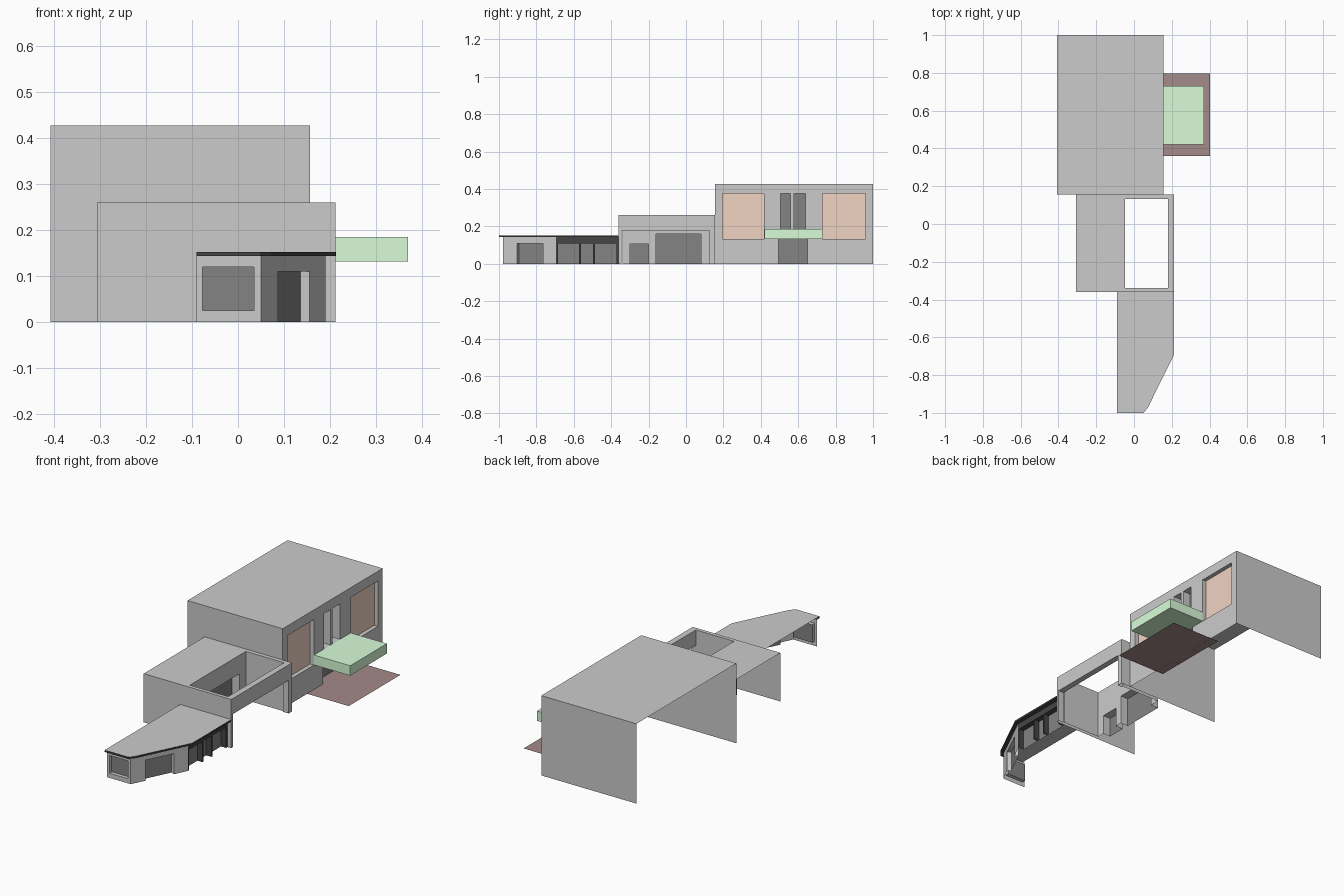
import bpy
from mathutils import Vector

if "Cube" in bpy.data.objects:
    bpy.data.objects.remove(bpy.data.objects["Cube"])

X, Y, Z = Vector((1, 0, 0)), Vector((0, 1, 0)), Vector((0, 0, 1))


def material(name, rgb):
    m = bpy.data.materials.new(name)
    m.diffuse_color = (*rgb, 1)
    m.use_nodes = True
    m.node_tree.nodes["Principled BSDF"].inputs["Base Color"].default_value = m.diffuse_color
    return m


GLASS = material("dark_glass", (0.23, 0.23, 0.23))
BLACK = material("black_trim", (0.06, 0.06, 0.06))
ORANGE = material("terracotta", (0.88, 0.66, 0.55))
GREEN = material("green", (0.69, 0.98, 0.69))
BROWN = material("brown", (0.37, 0.26, 0.25))


def mesh(name, polys, mat=None):
    """One object from a list of polygons, each a list of points."""
    verts, faces = [], []
    for p in polys:
        faces.append(range(len(verts), len(verts) + len(p)))
        verts += [tuple(v) for v in p]
    me = bpy.data.meshes.new(name)
    me.from_pydata(verts, [], [list(f) for f in faces])
    if mat:
        me.materials.append(mat)
    ob = bpy.data.objects.new(name, me)
    bpy.context.collection.objects.link(ob)
    return ob


def panel(name, origin, u, v, rect, openings=(), mat=None):
    """Flat sheet facing u x v, with recessed openings (u0, u1, v0, v1, depth, pane material)."""
    o, n = Vector(origin), u.cross(v)

    def pt(a, b, d=0):
        return o + u * a + v * b - n * d

    def quad(a0, a1, b0, b1, d=0):
        return [pt(a0, b0, d), pt(a1, b0, d), pt(a1, b1, d), pt(a0, b1, d)]

    us = sorted({*rect[:2], *(k for h in openings for k in h[:2])})
    vs = sorted({*rect[2:], *(k for h in openings for k in h[2:4])})
    polys = []
    for a0, a1 in zip(us, us[1:]):
        for b0, b1 in zip(vs, vs[1:]):
            if not any(h[0] < (a0 + a1) / 2 < h[1] and h[2] < (b0 + b1) / 2 < h[3] for h in openings):
                polys.append(quad(a0, a1, b0, b1))
    for i, (a0, a1, b0, b1, d, pane) in enumerate(openings):
        ring = [(a0, b0), (a1, b0), (a1, b1), (a0, b1)]
        for j, (p, q) in enumerate(zip(ring, ring[1:] + ring[:1])):
            if d and not (j == 0 and b0 == rect[2]):  # no sill on floor-length openings
                polys.append([pt(*p), pt(*q), pt(*q, d), pt(*p, d)])
        if pane:
            mesh(f"{name}_pane_{i + 1}", [quad(a0, a1, b0, b1, d)], pane)
    return mesh(name, polys, mat)


def box(name, lo, hi, mat=None):
    bpy.ops.mesh.primitive_cube_add(size=1, location=[(a + b) / 2 for a, b in zip(lo, hi)])
    ob = bpy.context.object
    ob.name = name
    ob.scale = [b - a for a, b in zip(lo, hi)]
    if mat:
        ob.data.materials.append(mat)


# Tall rear block, open on the left
panel("rear_block_roof", (0, 0, 0.427), X, Y, (-0.407, 0.156, 0.155, 1.0))
panel("rear_block_front_wall", (0, 0.155, 0), X, Z, (-0.407, 0.156, 0.0, 0.427))
panel("rear_block_back_wall", (0, 1.0, 0), -X, Z, (-0.156, 0.407, 0.0, 0.427))
panel("rear_block_right_wall", (0.156, 0, 0), Y, Z, (0.155, 1.0, 0.0, 0.427), [
    (0.195, 0.418, 0.132, 0.375, 0.022, ORANGE),
    (0.73, 0.96, 0.132, 0.375, 0.022, ORANGE),
    (0.505, 0.56, 0.185, 0.375, 0.045, GLASS),
    (0.577, 0.64, 0.185, 0.375, 0.045, GLASS),
    (0.495, 0.65, 0.0, 0.135, 0.045, GLASS)])

# Balcony and terrace
box("balcony", (0.156, 0.42, 0.132), (0.37, 0.73, 0.185), GREEN)
panel("terrace", (0, 0, 0.001), X, Y, (0.11, 0.403, 0.36, 0.797), mat=BROWN)

# Middle block with a courtyard open to the sky and to the right
panel("middle_block_roof", (0, 0, 0.26), X, Y, (-0.306, 0.212, -0.36, 0.155),
      [(-0.047, 0.18, -0.34, 0.133, 0, None)])
panel("middle_block_front_wall", (0, -0.36, 0), X, Z, (-0.306, 0.212, 0.0, 0.26))
panel("middle_block_right_wall", (0.212, 0, 0), Y, Z, (-0.36, 0.155, 0.0, 0.26),
      [(-0.345, 0.125, 0.0, 0.177, 0.032, None)])
panel("middle_block_back_return", (0, 0.155, 0), -X, Z, (-0.212, -0.156, 0.0, 0.26))
panel("courtyard_beam_inner", (0.18, 0, 0), -Y, Z, (-0.133, 0.34, 0.177, 0.26))
panel("courtyard_front_wall", (0, -0.34, 0), -X, Z, (-0.18, 0.047, 0.0, 0.26))
panel("courtyard_back_wall", (0, 0.133, 0), X, Z, (-0.047, 0.18, 0.0, 0.26))
panel("courtyard_window_wall", (-0.047, 0, 0), Y, Z, (-0.34, 0.133, 0.0, 0.26), [
    (-0.30, -0.20, 0.0, 0.106, 0.045, GLASS),
    (-0.16, 0.08, 0.0, 0.16, 0.045, GLASS)])

# Low front wing: walls
panel("wing_front_wall", (0, -0.978, 0), X, Z, (-0.09, 0.05, 0.0, 0.145),
      [(-0.077, 0.035, 0.025, 0.12, 0.02, GLASS)])
start, end = Vector((0.05, -0.978, 0)), Vector((0.19, -0.695, 0))
panel("wing_angled_wall", start, (end - start).normalized(), Z, (0.0, (end - start).length, 0.0, 0.145),
      [(0.083, 0.238, 0.0, 0.11, 0.022, GLASS)])
panel("wing_window_frame", (0.19, 0, 0), Y, Z, (-0.695, -0.36, 0.0, 0.145),
      [(a, b, 0.0, 0.11, 0.03, GLASS) for a, b in ((-0.685, -0.572), (-0.562, -0.497), (-0.487, -0.372))],
      BLACK)

# Low front wing: roof with black fascia and soffit around the eaves
outer = [(-0.09, -1.0), (0.05, -1.0), (0.072, -0.975), (0.213, -0.69), (0.213, -0.36)]
inner = [(-0.09, -0.978), (0.04, -0.978), (0.055, -0.965), (0.19, -0.685), (0.19, -0.36)]
mesh("wing_roof", [[(x, y, 0.153) for x, y in outer + [(-0.09, -0.36)]]])
trim = []
for p, q, r, s in zip(outer, outer[1:], inner, inner[1:]):
    trim.append([(*p, 0.143), (*q, 0.143), (*q, 0.152), (*p, 0.152)])
    trim.append([(*p, 0.143), (*r, 0.143), (*s, 0.143), (*q, 0.143)])
mesh("wing_fascia", trim, BLACK)
